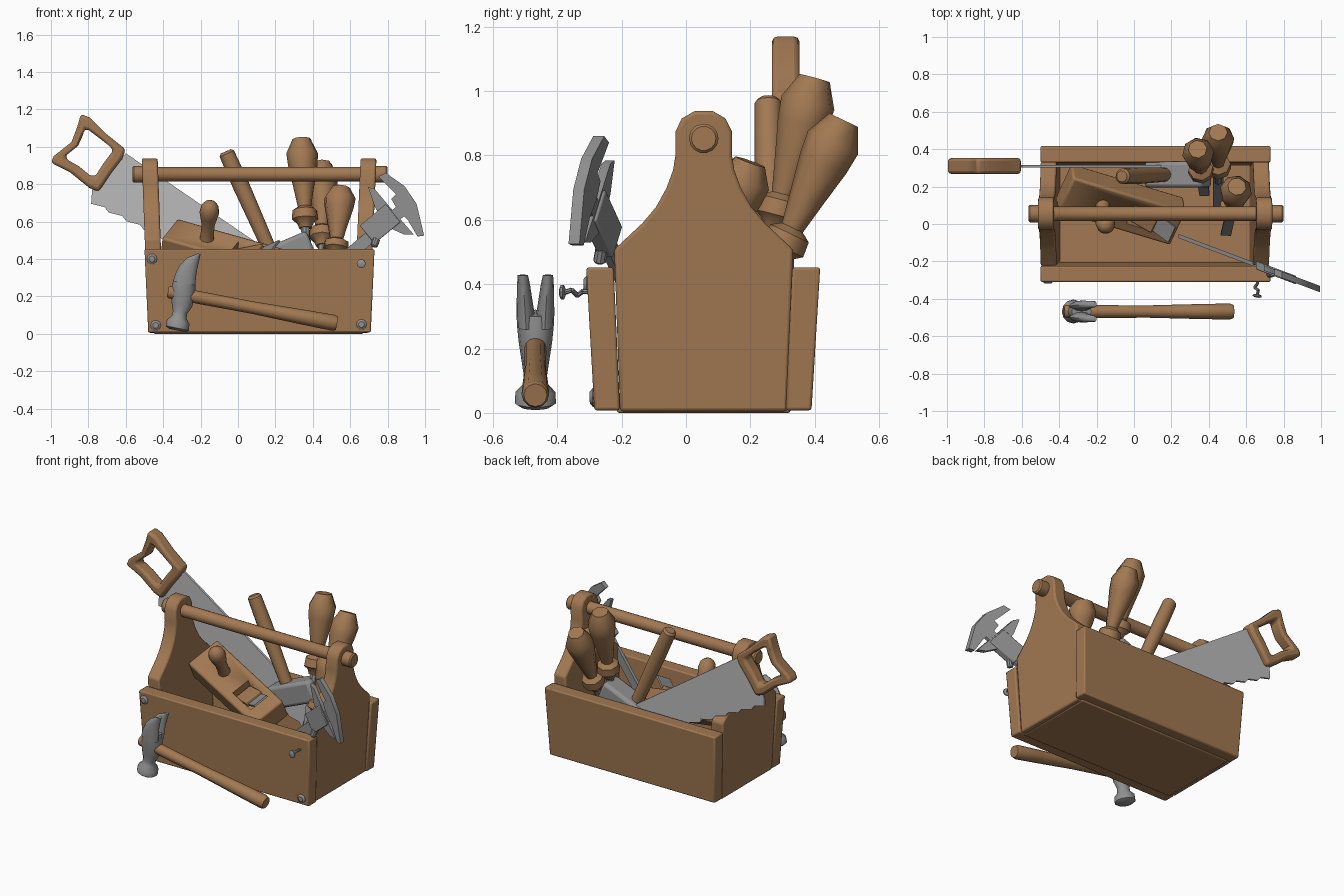
import bpy, bmesh, math
from mathutils import Vector, Matrix

if "Cube" in bpy.data.objects:
    bpy.data.objects.remove(bpy.data.objects["Cube"])


def material(name, rgb):
    m = bpy.data.materials.new(name)
    m.diffuse_color = (*rgb, 1)
    m.use_nodes = True
    m.node_tree.nodes["Principled BSDF"].inputs["Base Color"].default_value = m.diffuse_color
    return m


WOOD = material("warm_wood", (0.36, 0.19, 0.085))
STEEL = material("dark_steel", (0.28, 0.28, 0.28))
BLADE = material("bright_steel", (0.50, 0.50, 0.50))


def loft(name, loops, mat, bevel=0.0, closed=False, smooth=35):
    """Skin a list of equal-length loops; cap the ends unless closed."""
    bm = bmesh.new()
    rows = [[bm.verts.new(p) for p in loop] for loop in loops]
    n = len(rows[0])
    pairs = list(zip(rows, rows[1:])) + ([(rows[-1], rows[0])] if closed else [])
    for a, b in pairs:
        for i in range(n):
            j = (i + 1) % n
            bm.faces.new((a[i], a[j], b[j], b[i]))
    if not closed:
        bm.faces.new(rows[0][::-1])
        bm.faces.new(rows[-1])
    bmesh.ops.recalc_face_normals(bm, faces=bm.faces)
    me = bpy.data.meshes.new(name)
    bm.to_mesh(me)
    bm.free()
    me.materials.append(mat)
    ob = bpy.data.objects.new(name, me)
    bpy.context.collection.objects.link(ob)
    if bevel:
        mod = ob.modifiers.new("bevel", 'BEVEL')
        mod.width, mod.segments, mod.limit_method = bevel, 2, 'ANGLE'
        mod.angle_limit = math.radians(40)
    bpy.ops.object.select_all(action='DESELECT')
    ob.select_set(True)
    bpy.context.view_layer.objects.active = ob
    bpy.ops.object.shade_smooth_by_angle(angle=math.radians(smooth))
    return ob


def turned(name, start, end, profile, mat, n=16, smooth=35):
    """Lathe: profile is (fraction along axis, radius)."""
    a, b = Vector(start), Vector(end)
    q = (b - a).to_track_quat('Z', 'Y')
    loops = [[a.lerp(b, t) + q @ Vector((r * math.cos(k * math.tau / n),
              r * math.sin(k * math.tau / n), 0)) for k in range(n)] for t, r in profile]
    return loft(name, loops, mat, smooth=smooth)


def block(name, size, mat, matrix, bevel=0.008):
    x, y, z = (s / 2 for s in size)
    sq = ((-x, -y), (x, -y), (x, y), (-x, y))
    return loft(name, [[matrix @ Vector((u, v, w)) for u, v in sq] for w in (-z, z)], mat, bevel)


def plate(name, pts, y, thick, mat, bevel=0.0):
    """Outline in x-z, thickened along y; y may depend on x."""
    return loft(name, [[(u, y(u) + s * thick / 2, w) for u, w in pts] for s in (-1, 1)], mat, bevel)


def frame(origin, along, across):
    """Matrix with x along, y roughly across, z up from the face."""
    x = Vector(along).normalized()
    z = x.cross(Vector(across)).normalized()
    y = z.cross(x)
    m = Matrix((x, y, z)).transposed().to_4x4()
    m.translation = origin
    return m


# Box: flared long boards and a floor
def board(name, low, high):
    loops = [[(x0, low[0], 0.008), (x1, low[0], 0.008), (x1, low[1], 0.008), (x0, low[1], 0.008)]
             if z == 0 else
             [(x0, high[0], z), (x1, high[0], z), (x1, high[1], z), (x0, high[1], z)]
             for z, x0, x1 in ((0, -0.48, 0.71), (0.452, -0.50, 0.73))]
    loft(name, loops, WOOD, 0.008)


board("front_board", (-0.285, -0.205), (-0.31, -0.225))
board("back_board", (0.31, 0.39), (0.33, 0.417))
block("floor", (1.12, 0.54, 0.04), WOOD, Matrix.Translation((0.11, 0.055, 0.02)))

# Shaped end panels, mirrored half profile (offset from centre, height)
half = [(0.26, 0.005), (0.278, 0.508), (0.19, 0.59), (0.148, 0.64), (0.115, 0.70),
        (0.095, 0.755), (0.088, 0.80), (0.088, 0.874), (0.068, 0.915), (0.028, 0.938)]
outline = half + [(-u, w) for u, w in half[::-1]]
for name, x in (("left_end_panel", -0.48), ("right_end_panel", 0.615)):
    lean = -0.037 if x < 0 else 0.043
    loft(name, [[(x + dx + lean * w, 0.055 + u, w) for u, w in outline]
                for dx in (0, 0.085)], WOOD, 0.01)

# Carrying bar with thicker ends
turned("carry_bar", (-0.565, 0.055, 0.853), (0.80, 0.055, 0.853),
       [(0, 0.038), (0.006, 0.046), (0.09, 0.046), (0.10, 0.039),
        (0.89, 0.039), (0.90, 0.046), (0.994, 0.046), (1, 0.038)], WOOD, 14)

# Nail heads on the front board
for i, (x, z, y) in enumerate(((-0.46, 0.40, -0.307), (-0.44, 0.045, -0.287), (0.66, 0.05, -0.288))):
    turned(f"nail_head_{i + 1}", (x, y + 0.02, z), (x, y - 0.012, z),
           [(0, 0.028), (0.7, 0.028), (1, 0.016)], STEEL, 10)

# Bent nail
path = [(0.665, -0.29, 0.375), (0.66, -0.32, 0.378), (0.645, -0.338, 0.365),
        (0.665, -0.355, 0.382), (0.66, -0.375, 0.375)]
for i, (a, b) in enumerate(zip(path, path[1:])):
    turned(f"bent_nail_part_{i + 1}", a, b, [(0, 0.008), (1, 0.008)], STEEL, 8)
turned("bent_nail_head", path[-1], (0.657, -0.393, 0.375),
       [(0, 0.012), (0.3, 0.024), (0.7, 0.024), (1, 0.012)], STEEL, 10)

# Saw: toothed tapering blade and open handle
n = 11
teeth = []
for i in range(n):
    t = i / n
    x, z = -0.785 + 1.035 * t, 0.695 - 0.515 * t
    teeth += [(x, z), (x + 0.072, z - 0.018)]
plate("saw_blade", [(-0.60, 0.965), (-0.78, 0.77)] + teeth + [(0.25, 0.18), (0.30, 0.35)],
      lambda x: 0.308, 0.014, BLADE)
outer = [(-.84, 1.175), (-.79, 1.155), (-.70, 1.065), (-.60, .985), (-.62, .935), (-.685, .85),
         (-.745, .76), (-.795, .78), (-.90, .865), (-1.0, .915), (-.985, .95), (-.89, 1.025), (-.86, 1.105)]
inner = [(-.82, 1.095), (-.80, 1.09), (-.74, 1.045), (-.67, .99), (-.675, .97), (-.72, .91),
         (-.765, .84), (-.795, .85), (-.85, .895), (-.92, .935), (-.915, .957), (-.855, 1.005), (-.83, 1.06)]
loft("saw_handle", [[(x, 0.31 + y, z) for x, z in ring] for ring, y in
     ((outer, -.042), (inner, -.042), (inner, .042), (outer, .042))], WOOD, 0.016, closed=True)


# Claw hammer: head sections are (x, z, half depth, centre y, half width)
def head_part(name, sections, k=12):
    loops = []
    for x, z, hx, cy, hy in sections:
        loops.append([(x + hx * math.cos(a), -0.468 + cy + hy * math.sin(a), z - 0.2 * hx * math.cos(a))
                      for a in (i * math.tau / k for i in range(k))])
    loft(name, loops, STEEL, smooth=45)


head_part("hammer_head", [(-.325, .018, .045, 0, .045), (-.324, .03, .062, 0, .064), (-.32, .065, .06, 0, .062),
          (-.315, .088, .04, 0, .04), (-.31, .115, .038, 0, .036), (-.30, .155, .055, 0, .042),
          (-.293, .22, .065, 0, .052), (-.287, .27, .06, 0, .057), (-.28, .31, .053, 0, .057)])
for side, s in (("left", -1), ("right", 1)):
    head_part(f"hammer_claw_{side}", [(-.287, .27, .059, s * .029, .028), (-.28, .31, .055, s * .031, .028),
              (-.265, .355, .047, s * .034, .024), (-.24, .40, .033, s * .037, .020),
              (-.208, .428, .008, s * .039, .016)])
turned("hammer_handle", (-0.375, -0.468, 0.225), (0.53, -0.468, 0.055),
       [(0, 0.028), (0.01, 0.034), (0.2, 0.034), (0.5, 0.033), (0.8, 0.04), (0.98, 0.043), (1, 0.036)], WOOD, 12)

# Mallet standing in the box
turned("mallet_handle", (-0.065, 0.255, 0.975), (0.20, 0.265, 0.38),
       [(0, 0.03), (0.02, 0.042), (0.3, 0.045), (1, 0.036)], WOOD, 12)
block("mallet_head", (0.34, 0.14, 0.14), STEEL, frame((0.235, 0.265, 0.42), (0.92, 0, 0.39), (0, 1, 0)), 0.02)

# Wooden plane, tilted in the box
M = frame((-0.065, 0.065, 0.48), (0.6, -0.18, -0.17), (0.08, 0.22, 0.13))


def local(x, y, z):
    return M @ Vector((x, y, z))


def plane_block(name, size, at, mat, tilt=0.0, bevel=0.006):
    return block(name, size, mat, M @ Matrix.Translation(at) @ Matrix.Rotation(tilt, 4, 'Y'), bevel)


body = plane_block("plane_body", (0.65, 0.225, 0.15), (0, 0, -0.075), WOOD, bevel=0.012)
cutter = plane_block("plane_throat_cutter", (0.18, 0.12, 0.16), (0.14, 0, -0.02), WOOD, bevel=0)
cutter.hide_render = True
cutter.hide_set(True)
cut = body.modifiers.new("throat", 'BOOLEAN')
cut.object, cut.operation, cut.solver = cutter, 'DIFFERENCE', 'EXACT'
plane_block("plane_wedge", (0.15, 0.115, 0.035), (0.13, 0, -0.02), WOOD, -0.5)
plane_block("plane_iron", (0.22, 0.10, 0.012), (0.20, 0, 0.01), STEEL, -0.7, 0)
turned("plane_knob", local(-0.11, 0, -0.01), local(-0.11, 0, 0.235),
       [(0, 0.04), (0.1, 0.036), (0.4, 0.036), (0.58, 0.045), (0.72, 0.053),
        (0.88, 0.046), (0.97, 0.028), (1, 0.01)], WOOD, 14, 45)


# Chisels with faceted handles
def chisel(name, top, foot):
    a, b = Vector(top), Vector(foot)
    turned(name + "_handle", a, b, [(0, 0.05), (0.03, 0.056), (0.16, 0.086), (0.3, 0.079), (0.55, 0.055),
           (0.76, 0.036), (0.80, 0.066), (0.90, 0.07), (0.94, 0.045), (1, 0.034)], WOOD, 8, 46)
    turned(name + "_shank", a.lerp(b, 0.98), a.lerp(b, 1.25), [(0, 0.024), (1, 0.02)], STEEL, 8)
    block(name + "_blade", (0.36, 0.055, 0.014), STEEL, frame(a.lerp(b, 1.5), b - a, (1, 0, 0)), 0)


chisel("tall_chisel", (0.34, 0.40, 1.04), (0.36, 0.27, 0.565))
chisel("back_chisel", (0.45, 0.49, 0.91), (0.45, 0.28, 0.47))
chisel("short_chisel", (0.55, 0.20, 0.78), (0.52, 0.07, 0.42))


# Caliper leaning over the front right corner
def cal_y(x):
    return -0.065 - 0.375 * (x - 0.24)


def bar(x0, z0, x1, z1, h):
    d = Vector((x1 - x0, z1 - z0)).normalized() * h
    return [(x0 + d.y, z0 - d.x), (x1 + d.y, z1 - d.x), (x1 - d.y, z1 + d.x), (x0 - d.y, z0 + d.x)]


plate("caliper_beam", bar(0.26, 0.14, 0.88, 0.665, 0.033), cal_y, 0.022, STEEL)
plate("caliper_slider", bar(0.69, 0.53, 0.83, 0.645, 0.062), cal_y, 0.045, STEEL, 0.005)
plate("caliper_fixed_jaw", [(.75, .84), (.79, .86), (.89, .79), (.955, .695), (.995, .525), (.96, .52),
      (.91, .605), (.855, .66), (.82, .72), (.845, .745)], cal_y, 0.034, STEEL)
plate("caliper_sliding_jaw", [(.695, .785), (.73, .775), (.81, .68), (.875, .605), (.94, .53), (.89, .53),
      (.80, .57), (.73, .68)], cal_y, 0.028, STEEL)
turned("caliper_thumb_screw", (0.75, -0.258, 0.53), (0.725, -0.27, 0.465),
       [(0, 0.01), (0.3, 0.01), (0.35, 0.02), (0.9, 0.02), (1, 0.012)], STEEL, 10)
